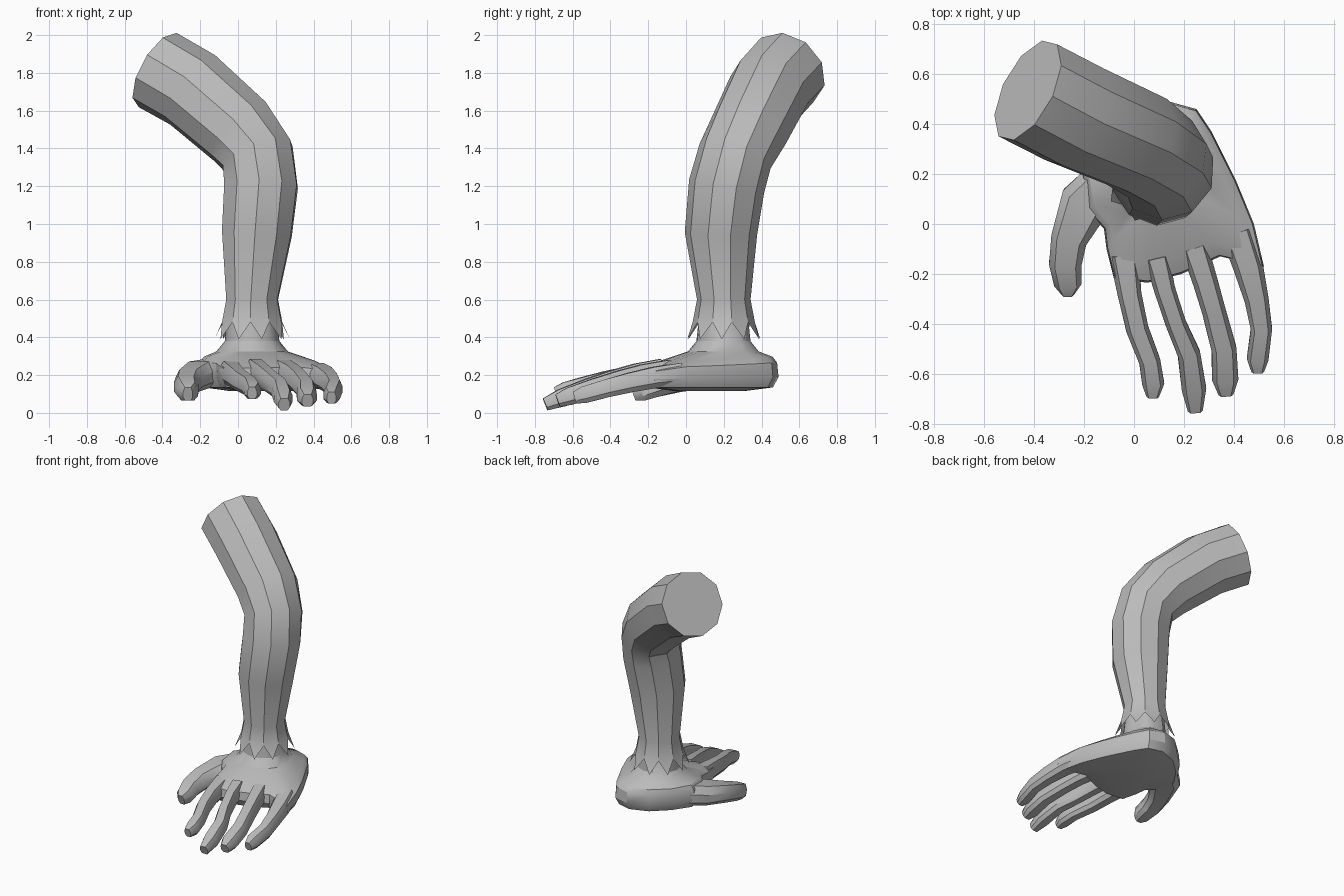
import bpy, bmesh, math
from mathutils import Vector

cube = bpy.data.objects.get("Cube")
if cube:
    bpy.data.objects.remove(cube)

grey = bpy.data.materials.new("plain grey")
grey.use_nodes = True
grey.diffuse_color = (0.5, 0.5, 0.5, 1)
grey.node_tree.nodes["Principled BSDF"].inputs["Base Color"].default_value = (0.5, 0.5, 0.5, 1)
UP = Vector((0, 0, 1))


def bridge(bm, rings):
    """Join consecutive closed rings of equal size with quads."""
    for a, b in zip(rings, rings[1:]):
        for i in range(len(a)):
            j = (i + 1) % len(a)
            bm.faces.new((a[i], a[j], b[j], b[i]))


def add_ring(bm, points):
    return [bm.verts.new(p) for p in points]


def finish(bm, name):
    bmesh.ops.recalc_face_normals(bm, faces=bm.faces[:])
    mesh = bpy.data.meshes.new(name)
    bm.to_mesh(mesh)
    bm.free()
    mesh.materials.append(grey)
    obj = bpy.data.objects.new(name, mesh)
    bpy.context.collection.objects.link(obj)
    bpy.ops.object.select_all(action='DESELECT')
    obj.select_set(True)
    bpy.context.view_layer.objects.active = obj
    bpy.ops.object.shade_smooth_by_angle(angle=math.radians(32))
    return obj


def tangents(path):
    last = len(path) - 1
    return [(path[min(i + 1, last)] - path[max(i - 1, 0)]).normalized()
            for i in range(len(path))]


# Bent arm: ten-sided tube, flaring into a torn cuff at the wrist
SIDES = 10
arm_path = [(0.075, 0.2, 0.6, 0.142), (0.1, 0.185, 0.95, 0.192),
            (0.122, 0.215, 1.2, 0.202), (0.105, 0.26, 1.36, 0.2),
            (0.01, 0.33, 1.49, 0.212), (-0.24, 0.44, 1.71, 0.222),
            (-0.425, 0.535, 1.815, 0.222)]
centres = [Vector(p[:3]) for p in arm_path]
bm = bmesh.new()


def circle(centre, radius, normal, half_step=0.0):
    turn = UP.rotation_difference(normal)
    pts = []
    for k in range(SIDES):
        a = math.radians(15) + math.tau * (k + half_step) / SIDES
        pts.append(centre + turn @ Vector((radius * math.cos(a), radius * math.sin(a), 0)))
    return pts


wrist = Vector((0.075, 0.2, 0))
rings = [add_ring(bm, circle(wrist + UP * 0.48, 0.165, UP))]
for (c, p, t) in zip(centres, arm_path, tangents(centres)):
    rings.append(add_ring(bm, circle(c, p[3], UP if c is centres[0] else t)))
bridge(bm, rings)
bm.faces.new(rings[-1])
# Pointed teeth hanging from the cuff
tips = add_ring(bm, circle(wrist + UP * 0.39, 0.2, UP, 0.5))
for k in range(SIDES):
    bm.faces.new((rings[0][k], tips[k], rings[0][(k + 1) % SIDES]))
finish(bm, "arm_sleeve")

# Palm: outline stacked in levels, blending up into a round wrist
outline = [(0.14, 0.49), (0, 0.44), (-0.12, 0.33), (-0.21, 0.2), (-0.19, 0.06),
           (-0.12, -0.02), (-0.11, -0.1), (-0.08, -0.22), (0.055, -0.235),
           (0.19, -0.2), (0.345, -0.13), (0.52, -0.17), (0.48, 0),
           (0.41, 0.17), (0.31, 0.37), (0.25, 0.46)]
outline = [Vector((x, y, 0)) for x, y in outline]
palm_centre = Vector((0.13, 0.12, 0))
bm = bmesh.new()


def palm_level(scale, z, slope):
    pts = []
    for p in outline:
        q = palm_centre + (p - palm_centre) * scale
        drop = slope * (0.2 * max(0, -p.y) + 0.15 * max(0, p.x - 0.25))
        pts.append(q + UP * (z - drop))
    return pts


def wrist_level(blend, radius, z, slope):
    pts = []
    for p in outline:
        round_point = wrist + (p - wrist).normalized() * radius
        q = p.lerp(round_point, blend)
        drop = slope * (0.2 * max(0, -q.y) + 0.15 * max(0, q.x - 0.25))
        pts.append(q + UP * (z - drop))
    return pts


levels = [palm_level(0.5, 0.115, 0), palm_level(0.92, 0.135, 0),
          palm_level(1, 0.19, 0.2), palm_level(0.98, 0.265, 0.6),
          wrist_level(0.3, 0.19, 0.297, 0.9), wrist_level(1, 0.19, 0.325, 0),
          wrist_level(1, 0.145, 0.38, 0), wrist_level(1, 0.13, 0.52, 0)]
rings = [add_ring(bm, pts) for pts in levels]
bridge(bm, rings)
bm.faces.new(rings[0])
bm.faces.new(rings[-1])
finish(bm, "palm")

# Fingers: eight-sided lofts with flattened tops, curling down to the tip
SECTION = [(0.5, -0.25), (0.5, 0.15), (0.32, 0.5), (-0.32, 0.5),
           (-0.5, 0.15), (-0.5, -0.25), (-0.3, -0.5), (0.3, -0.5)]


def finger(name, stations, root_z, tip_z, root_height, tip_height, curl=1.4):
    start, end = stations[0][1], stations[-1][1]
    path, heights = [], []
    for x, y, width in stations:
        t = (start - y) / (start - end)
        path.append(Vector((x, y, root_z + (tip_z - root_z) * t ** curl)))
        heights.append(root_height + (tip_height - root_height) * t)
    heights[-1] *= 0.75
    bm = bmesh.new()
    rings = []
    for c, t, s, h in zip(path, tangents(path), stations, heights):
        side = t.cross(UP).normalized()
        lift = side.cross(t)
        rings.append(add_ring(bm, [c + side * (u * s[2]) + lift * (v * h) for u, v in SECTION]))
    bridge(bm, rings)
    bm.faces.new(rings[0])
    bm.faces.new(rings[-1])
    finish(bm, name)


finger("index_finger", [(-0.04, -0.12, 0.12), (-0.018, -0.28, 0.095), (0.013, -0.42, 0.09),
                        (0.063, -0.55, 0.085), (0.077, -0.64, 0.088), (0.075, -0.69, 0.05)],
       0.215, 0.105, 0.12, 0.085)
finger("middle_finger", [(0.09, -0.13, 0.1), (0.122, -0.26, 0.085), (0.168, -0.4, 0.082),
                         (0.22, -0.52, 0.09), (0.24, -0.66, 0.098), (0.245, -0.745, 0.06)],
       0.225, 0.045, 0.12, 0.09)
finger("ring_finger", [(0.24, -0.09, 0.11), (0.285, -0.23, 0.1), (0.32, -0.35, 0.095),
                       (0.36, -0.5, 0.1), (0.365, -0.62, 0.105), (0.368, -0.68, 0.06)],
       0.22, 0.065, 0.12, 0.09)
finger("little_finger", [(0.41, -0.03, 0.13), (0.457, -0.17, 0.12), (0.49, -0.3, 0.097),
                         (0.51, -0.42, 0.085), (0.495, -0.54, 0.087), (0.495, -0.59, 0.05)],
       0.205, 0.08, 0.12, 0.085)
finger("thumb", [(-0.1, 0.17, 0.2), (-0.2, 0.08, 0.2), (-0.26, -0.06, 0.145),
                 (-0.275, -0.16, 0.13), (-0.265, -0.24, 0.11), (-0.265, -0.28, 0.05)],
       0.215, 0.1, 0.15, 0.1)
